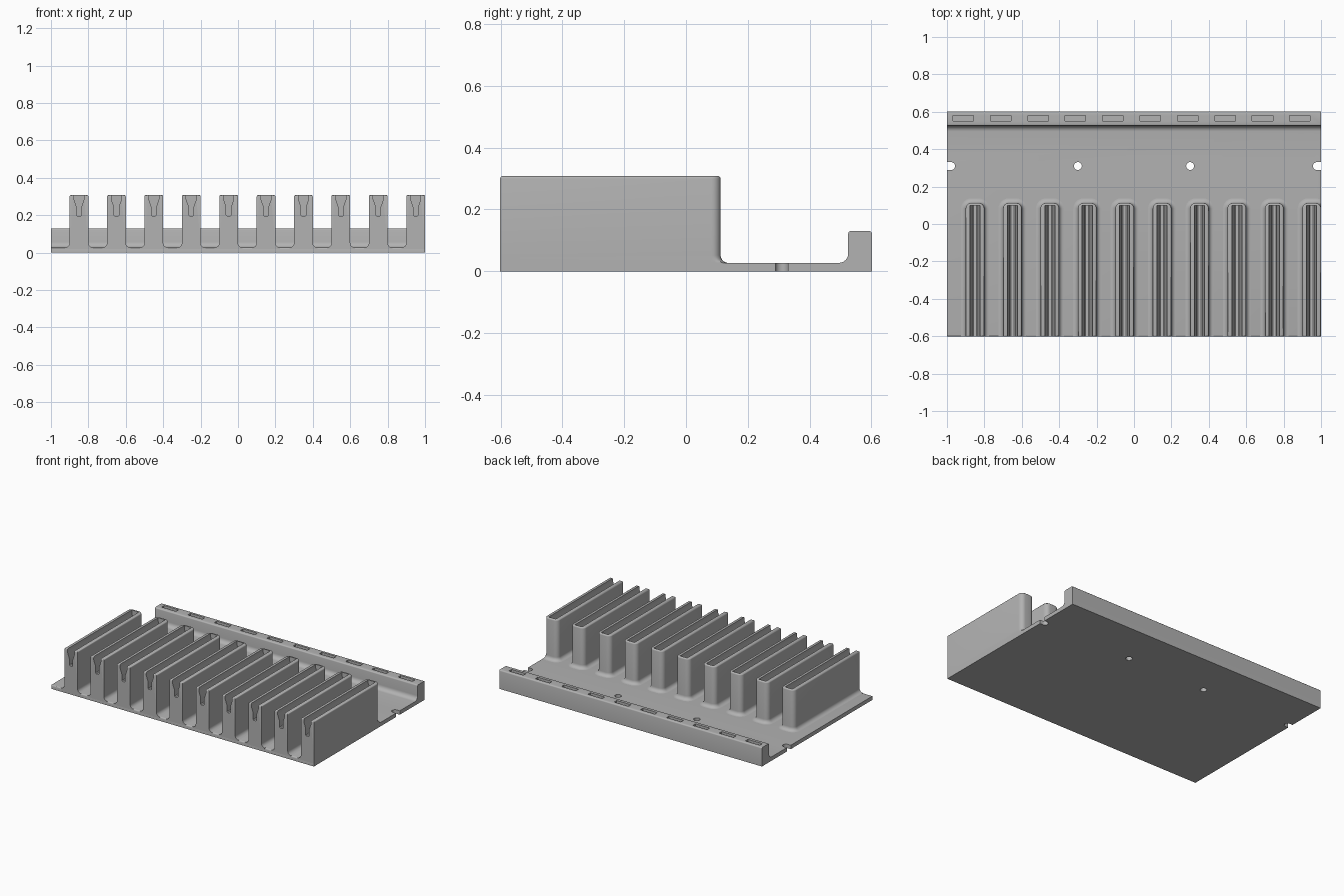
import bpy, bmesh, math

if "Cube" in bpy.data.objects:
    bpy.data.objects.remove(bpy.data.objects["Cube"], do_unlink=True)

grey = bpy.data.materials.new("plain grey")
grey.use_nodes = True
colour = (0.45, 0.45, 0.45, 1)
grey.diffuse_color = colour
grey.node_tree.nodes["Principled BSDF"].inputs["Base Color"].default_value = colour

FLOOR, FILLET, PITCH, COUNT = 0.027, 0.025, 0.2, 10
FRONT, BACK = -0.602, 0.602


def make_object(name, bm):
    bmesh.ops.recalc_face_normals(bm, faces=bm.faces)
    mesh = bpy.data.meshes.new(name)
    bm.to_mesh(mesh)
    bm.free()
    mesh.materials.append(grey)
    obj = bpy.data.objects.new(name, mesh)
    bpy.context.collection.objects.link(obj)
    return obj


def loft(bm, rings):
    """Skin a stack of equal-length rings and cap both ends."""
    loops = [[bm.verts.new(p) for p in ring] for ring in rings]
    n = len(loops[0])
    for a, b in zip(loops, loops[1:]):
        for i in range(n):
            j = (i + 1) % n
            bm.faces.new((a[i], a[j], b[j], b[i]))
    bm.faces.new(loops[0])
    bm.faces.new(loops[-1])


def arc(cx, cy, r, start, end, steps=6):
    angles = [math.radians(start + (end - start) * i / steps) for i in range(steps + 1)]
    return [(cx + r * math.cos(a), cy + r * math.sin(a)) for a in angles]


def cut(obj, bm):
    """Subtract the cutter geometry, then bake the result."""
    cutter = make_object(obj.name + "_cutter", bm)
    cutter.hide_render = True
    mod = obj.modifiers.new("cut", "BOOLEAN")
    mod.operation, mod.solver, mod.object = "DIFFERENCE", "EXACT", cutter
    bpy.context.view_layer.objects.active = obj
    bpy.ops.object.modifier_apply(modifier=mod.name)
    bpy.data.objects.remove(cutter, do_unlink=True)


def smooth(obj):
    bpy.ops.object.select_all(action="DESELECT")
    obj.select_set(True)
    bpy.context.view_layer.objects.active = obj
    bpy.ops.object.shade_smooth_by_angle(angle=math.radians(35))


# Base plate and back rail: one side profile swept across the width
profile = [(FRONT, 0), (BACK, 0)]
profile += arc(BACK - 0.008, 0.122, 0.008, 0, 90, 3)
profile += arc(0.533, 0.122, 0.008, 90, 180, 3)
profile += arc(0.495, FLOOR + 0.03, 0.03, 0, -90)
profile += arc(FRONT + 0.008, FLOOR - 0.008, 0.008, 90, 180, 3)
bm = bmesh.new()
loft(bm, [[(x, y, z) for y, z in profile] for x in (-1, 1)])
base = make_object("base_and_back_rail", bm)

# Soften the side edges of the rail and plate
bevel = base.modifiers.new("soft_edges", "BEVEL")
bevel.width, bevel.segments, bevel.limit_method = 0.006, 2, "WEIGHT"
weight = base.data.attributes.new("bevel_weight_edge", "FLOAT", "EDGE")
for e in base.data.edges:
    a, b = (base.data.vertices[i].co for i in e.vertices)
    if abs(a.x - b.x) < 0.001 and min(a.z, b.z) > FLOOR - 0.001 and abs(a.y - b.y) > 0.1:
        weight.data[e.index].value = 1
bpy.context.view_layer.objects.active = base
bpy.ops.object.modifier_apply(modifier=bevel.name)

# Screw holes, open side notches and the row of rail pockets
bm = bmesh.new()
for side in (-1, 1):
    hole = arc(0.3 * side, 0.31, 0.021, 0, 345, 23)
    tip = arc(0.978, 0.31, 0.021, 90, 270, 10)
    notch = [(x * side, y) for x, y in [(1.1, 0.331)] + tip + [(1.1, 0.289)]]
    for outline in (hole, notch):
        loft(bm, [[(x, y, z) for x, y in outline] for z in (-0.1, 0.1)])
for i in range(COUNT):
    x = -0.913 + i * PITCH
    box = [(x - 0.055, 0.552), (x + 0.055, 0.552), (x + 0.055, 0.58), (x - 0.055, 0.58)]
    loft(bm, [[(px, py, z) for px, py in box] for z in (0.04, 0.2)])
cut(base, bm)
smooth(base)


def fin_ring(cx, z, grow):
    """Plan outline with a flat front and rounded back, grown for fillets."""
    w, back, r = 0.05 + grow, 0.112 + grow, 0.03 + max(grow, -0.02)
    front = FRONT + max(0, -grow)
    plan = [(-w, front), (w, front)]
    plan += arc(w - r, back - r, r, 0, 90) + arc(r - w, back - r, r, 90, 180)
    return [(min(cx + x, 1 + min(grow, 0)), y, z) for x, y in plan]


# Slotted upright fins with filleted feet and flared slots
foot = [(FLOOR + FILLET + s, FILLET + c) for c, s in arc(0, 0, FILLET, 270, 180)]
foot = [(FLOOR + FILLET - FILLET * math.sin(t), FILLET - FILLET * math.cos(t))
        for t in (math.radians(90 - 15 * i) for i in range(7))]
crown = [(0.3 + z, x - 0.008) for x, z in arc(0, 0, 0.008, 0, 90, 3)]
levels = [(0.002, FILLET)] + foot + crown
half_slot = [(0.008, 0.195), (0.013, 0.2), (0.013, 0.245), (0.027, 0.285), (0.027, 0.4)]
slot = half_slot + [(-x, z) for x, z in reversed(half_slot)]
for i in range(COUNT):
    cx = -0.85 + i * PITCH
    bm = bmesh.new()
    loft(bm, [fin_ring(cx, z, grow) for z, grow in levels])
    fin = make_object(f"slotted_fin_{i + 1}", bm)
    bm = bmesh.new()
    loft(bm, [[(cx + x, y, z) for x, z in slot] for y in (-0.7, 0.098)])
    cut(fin, bm)
    smooth(fin)
